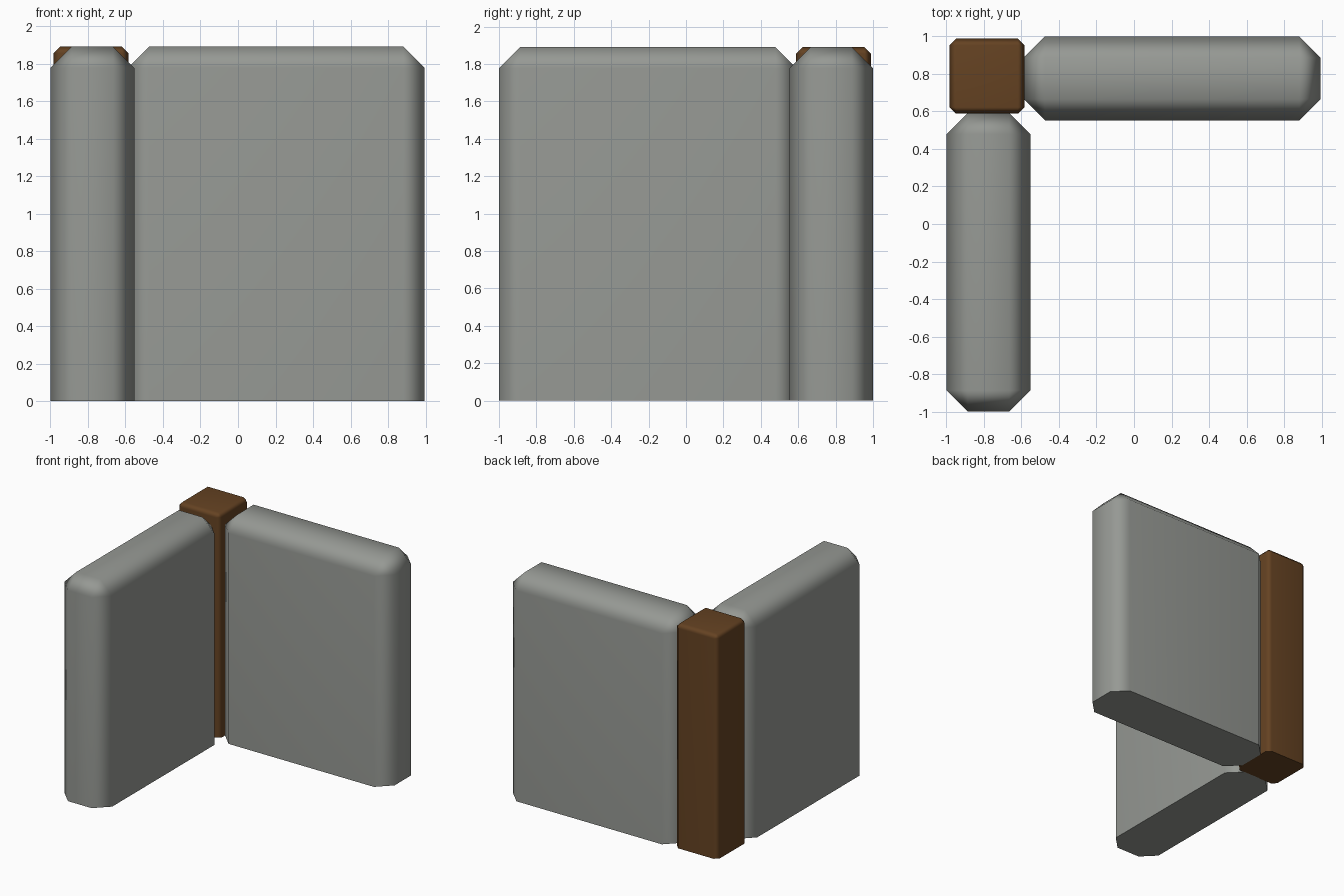
import bpy, bmesh, math

if "Cube" in bpy.data.objects:
    bpy.data.objects.remove(bpy.data.objects["Cube"])


def material(name, rgb):
    m = bpy.data.materials.new(name)
    m.diffuse_color = (*rgb, 1.0)
    m.use_nodes = True
    m.node_tree.nodes["Principled BSDF"].inputs["Base Color"].default_value = m.diffuse_color
    return m


stone = material("stone grey", (0.305, 0.318, 0.296))
wood = material("dark brown wood", (0.13, 0.055, 0.016))


def chamfered_block(name, lo, hi, chamfer, mat):
    """Box from corner lo to corner hi, chamfered everywhere except the bottom rim."""
    bm = bmesh.new()
    bmesh.ops.create_cube(bm, size=1)
    for v in bm.verts:
        for i in range(3):
            v.co[i] = hi[i] if v.co[i] > 0 else lo[i]
    edges = [e for e in bm.edges if max(v.co.z for v in e.verts) > lo[2] + 0.01]
    bmesh.ops.bevel(bm, geom=edges, offset=chamfer, offset_type='OFFSET',
                    segments=1, profile=0.5, affect='EDGES')
    bmesh.ops.recalc_face_normals(bm, faces=bm.faces)
    me = bpy.data.meshes.new(name)
    bm.to_mesh(me)
    bm.free()
    me.materials.append(mat)
    ob = bpy.data.objects.new(name, me)
    bpy.context.collection.objects.link(ob)
    # soft shading over the chamfers, crisp bottom rim
    bpy.ops.object.select_all(action='DESELECT')
    ob.select_set(True)
    bpy.context.view_layer.objects.active = ob
    bpy.ops.object.shade_smooth_by_angle(angle=math.radians(60))
    wn = ob.modifiers.new("weighted normals", 'WEIGHTED_NORMAL')
    wn.keep_sharp = True
    return ob


TOP = 1.89

# two stone walls meeting at the corner
chamfered_block("back_wall", (-0.588, 0.553, 0), (0.995, 1.0, TOP), 0.113, stone)
chamfered_block("side_wall", (-1.0, -1.0, 0), (-0.553, 0.592, TOP), 0.113, stone)

# wooden corner post
chamfered_block("corner_post", (-0.984, 0.588, 0), (-0.584, 0.988, TOP), 0.035, wood)
